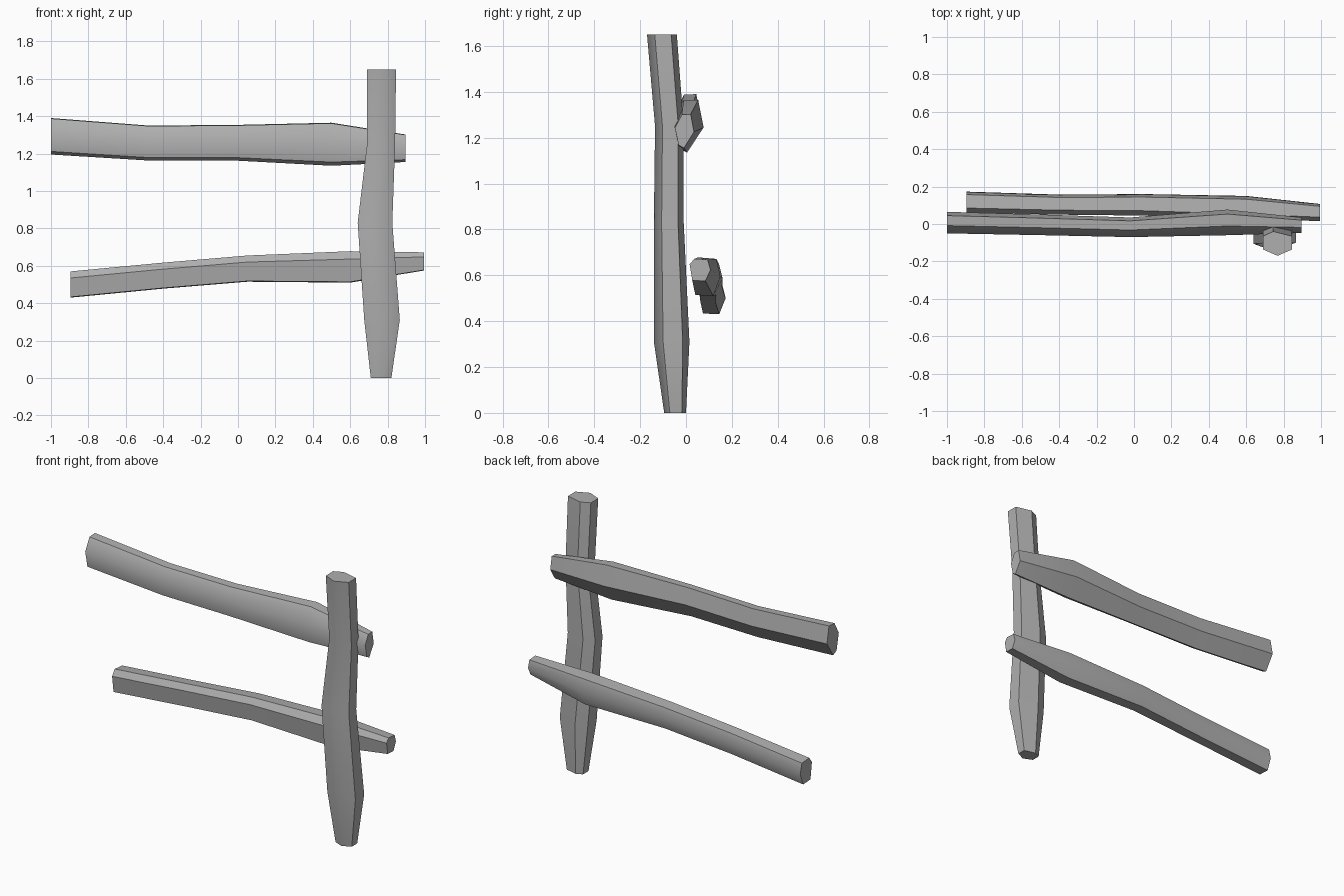
import bpy, bmesh
from mathutils import Vector

if "Cube" in bpy.data.objects:
    bpy.data.objects.remove(bpy.data.objects["Cube"])

wood = bpy.data.materials.new("grey_wood")
wood.diffuse_color = (0.43, 0.43, 0.43, 1)
wood.use_nodes = True
wood.node_tree.nodes["Principled BSDF"].inputs["Base Color"].default_value = wood.diffuse_color


def log(name, section, soft, rings, place):
    """Loft a six-sided log with one softened long edge (index soft).
    Each ring: position along, min a, max a, min b, max b."""
    bm = bmesh.new()
    loops = []
    for t, a0, a1, b0, b1 in rings:
        ca, ha, cb, hb = (a0 + a1) / 2, (a1 - a0) / 2, (b0 + b1) / 2, (b1 - b0) / 2
        loops.append([bm.verts.new(place(t, ca + u * ha, cb + v * hb)) for u, v in section])
    n = len(section)
    for lo, hi in zip(loops, loops[1:]):
        for i in range(n):
            j = (i + 1) % n
            bm.faces.new((lo[i], lo[j], hi[j], hi[i]))
    caps = [bm.faces.new(loops[0]), bm.faces.new(loops[-1])]
    bmesh.ops.recalc_face_normals(bm, faces=bm.faces)
    # Smooth along the length, sharp at the ends and the other long edges
    for f in bm.faces:
        f.smooth = True
    for f in caps:
        for e in f.edges:
            e.smooth = False
    for lo, hi in zip(loops, loops[1:]):
        for i in range(n):
            bm.edges.get((lo[i], hi[i])).smooth = (i == soft)
    mesh = bpy.data.meshes.new(name)
    bm.to_mesh(mesh)
    bm.free()
    mesh.materials.append(wood)
    bpy.context.collection.objects.link(bpy.data.objects.new(name, mesh))


def upright(t, a, b):
    return Vector((a, b, t))


def lengthwise(t, a, b):
    return Vector((t, a, b))


# Upright post: rings give z, x range, y range
post_section = [(0, -1), (1, -.48), (1, .62), (-.3, 1), (-1, .62), (-1, -.48)]
log("post", post_section, 0, [
    (0.00, 0.71, 0.82, -0.095, 0.00),
    (0.31, 0.675, 0.865, -0.14, 0.015),
    (0.83, 0.64, 0.825, -0.14, -0.01),
    (1.25, 0.69, 0.84, -0.135, -0.01),
    (1.65, 0.69, 0.845, -0.17, -0.04)], upright)

# Upper rail: rings give x, y range, z range
upper_section = [(-1, .2), (-.28, .97), (.65, 1), (1, -.05), (-.05, -1), (-.62, -.83)]
log("upper_rail", upper_section, 0, [
    (-1.00, -0.05, 0.065, 1.195, 1.39),
    (-0.48, -0.06, 0.05, 1.163, 1.35),
    (-0.02, -0.07, 0.035, 1.163, 1.353),
    (0.50, -0.06, 0.077, 1.135, 1.365),
    (0.895, -0.048, 0.035, 1.155, 1.302)], lengthwise)

# Lower rail
lower_section = [(-1, .5), (-.55, 1), (.72, .92), (1, 0), (.5, -1), (-.75, -.95)]
log("lower_rail", lower_section, 3, [
    (-0.895, 0.06, 0.173, 0.43, 0.57),
    (-0.40, 0.05, 0.157, 0.478, 0.617),
    (0.05, 0.045, 0.16, 0.515, 0.655),
    (0.60, 0.025, 0.15, 0.51, 0.678),
    (0.995, 0.016, 0.107, 0.575, 0.672)], lengthwise)
